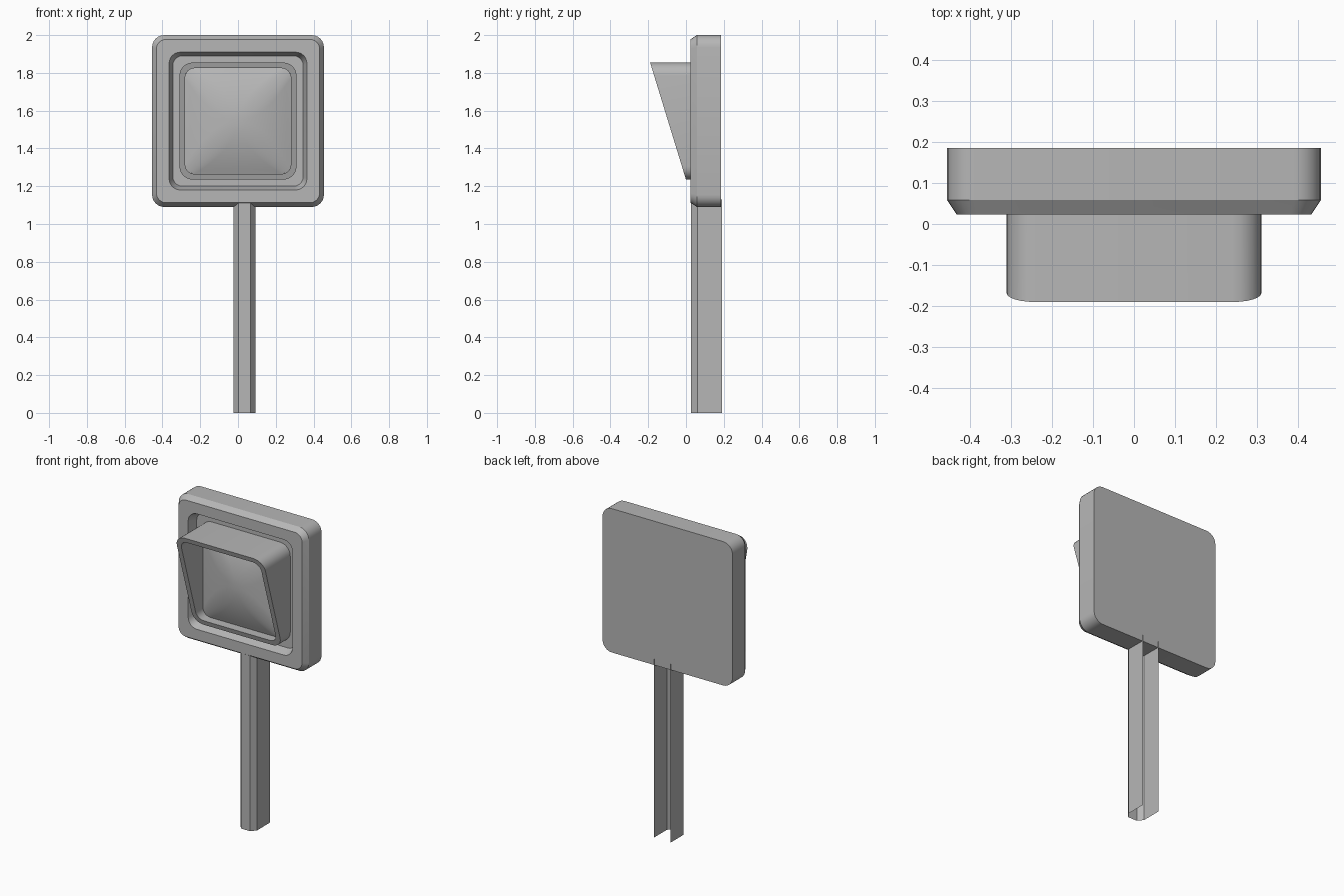
import bpy, bmesh, math

if "Cube" in bpy.data.objects:
    bpy.data.objects.remove(bpy.data.objects["Cube"])

CZ = 1.545   # height of the head's centre
SEG = 6      # segments per rounded corner

# darker grey shared by every part
grey = bpy.data.materials.new("dark_grey")
grey.diffuse_color = (0.47, 0.47, 0.47, 1)
grey.use_nodes = True
grey.node_tree.nodes["Principled BSDF"].inputs["Base Color"].default_value = grey.diffuse_color


def rounded_square(half, r):
    """Outline points (x, z) of a rounded square around the head centre."""
    pts = []
    for k, (sx, sz) in enumerate([(1, 1), (-1, 1), (-1, -1), (1, -1)]):
        for i in range(SEG + 1):
            a = math.pi / 2 * (k + i / SEG)
            pts.append((sx * (half - r) + r * math.cos(a),
                        CZ + sz * (half - r) + r * math.sin(a)))
    return pts


def loft(name, loops, cap_start=False, cap_end=False, closed=True, angle=35):
    """Skin a list of equal-length point loops into one object."""
    bm = bmesh.new()
    rings = [[bm.verts.new(p) for p in loop] for loop in loops]
    n = len(rings[0])
    for a, b in zip(rings, rings[1:]):
        for i in range(n if closed else n - 1):
            j = (i + 1) % n
            bm.faces.new((a[i], a[j], b[j], b[i]))
    if cap_start:
        bm.faces.new(rings[0][::-1])
    if cap_end:
        bm.faces.new(rings[-1])
    bmesh.ops.recalc_face_normals(bm, faces=bm.faces)
    me = bpy.data.meshes.new(name)
    bm.to_mesh(me)
    bm.free()
    me.materials.append(grey)
    ob = bpy.data.objects.new(name, me)
    bpy.context.collection.objects.link(ob)
    bpy.context.view_layer.objects.active = ob
    ob.select_set(True)
    bpy.ops.object.shade_smooth_by_angle(angle=math.radians(angle))
    ob.select_set(False)
    return ob


def ring(half, r, y):
    return [(x, y, z) for x, z in rounded_square(half, r)]


# housing: flat back, chamfered front edge, recessed front panel
loft("housing", [
    ring(0.455, 0.065, 0.185),
    ring(0.455, 0.065, 0.058),
    ring(0.432, 0.05, 0.023),
    ring(0.365, 0.06, 0.023),
    ring(0.345, 0.05, 0.08),
], cap_start=True, cap_end=True, angle=25)


# visor: square tube cut by a slanted plane, long at the top
def slant(half, r):
    return [(x, -0.19 * (z - 1.235) / 0.62, z) for x, z in rounded_square(half, r)]


loft("visor", [
    ring(0.31, 0.07, 0.08),
    slant(0.31, 0.07),
    slant(0.28, 0.05),
    ring(0.28, 0.05, 0.08),
])

# lens: convex pillow, outlines growing rounder towards the centre
lens_loops = []
for i in range(12):
    s = 1 - i / 12
    roundness = 0.18 + 0.77 * (1 - s)
    lens_loops.append(ring(0.28 * s, 0.28 * s * roundness,
                           0.05 - 0.065 * (1 - s * s)))
lens = loft("lens", lens_loops, cap_end=True, angle=60)
# the open pillow must face the front
if sum(p.normal.y for p in lens.data.polygons) > 0:
    lens.data.flip_normals()

# post: thin open channel with chamfered front corners
channel = [(-0.025, 0.19), (-0.025, 0.06), (0.002, 0.027),
           (0.066, 0.027), (0.092, 0.06), (0.092, 0.19)]
post = loft("post", [[(x, y, z) for x, y in channel] for z in (0.0, 1.13)],
            closed=False, angle=20)
# outer side of the channel faces outwards
if sum(p.normal.y * p.area for p in post.data.polygons) > 0:
    post.data.flip_normals()
